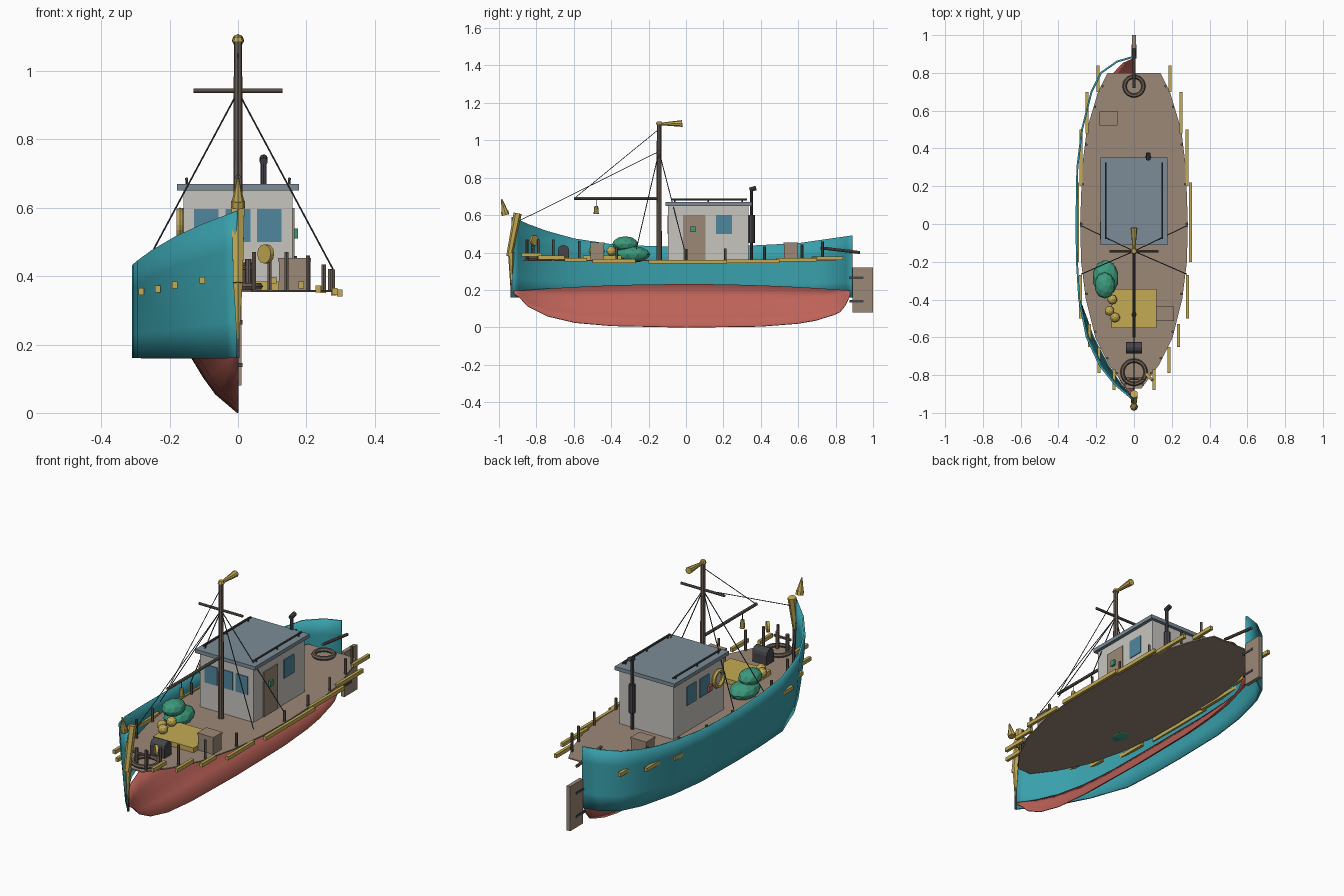
import bpy, bmesh, math
from mathutils import Vector

if "Cube" in bpy.data.objects:
    bpy.data.objects.remove(bpy.data.objects["Cube"])


def material(name, *rgb):
    m = bpy.data.materials.new(name)
    m.use_nodes = True
    m.diffuse_color = (*rgb, 1)
    m.node_tree.nodes["Principled BSDF"].inputs["Base Color"].default_value = (*rgb, 1)
    return m


TEAL = material("teal paint", .04, .35, .41)
RED = material("red bottom paint", .52, .125, .1)
TAN = material("tan wood", .33, .25, .185)
BROWN = material("brown wood", .15, .115, .09)
WALL = material("off white", .57, .56, .52)
ROOF = material("slate roof", .2, .265, .31)
GLASS = material("blue glass", .08, .24, .34)
YELLOW = material("ochre yellow", .56, .41, .09)
GREEN = material("net green", .045, .32, .2)
DARK = material("dark iron", .06, .06, .07)


def finish(name, bm, mat, smooth=False):
    bmesh.ops.recalc_face_normals(bm, faces=bm.faces)
    me = bpy.data.meshes.new(name)
    bm.to_mesh(me)
    bm.free()
    me.materials.append(mat)
    for p in me.polygons:
        p.use_smooth = smooth
    ob = bpy.data.objects.new(name, me)
    bpy.context.collection.objects.link(ob)
    return ob


def box(name, mat, x0, x1, y0, y1, z0, z1):
    bm = bmesh.new()
    bmesh.ops.create_cube(bm, size=1)
    for v in bm.verts:
        v.co = ((x0 + x1) / 2 + v.co.x * (x1 - x0),
                (y0 + y1) / 2 + v.co.y * (y1 - y0),
                (z0 + z1) / 2 + v.co.z * (z1 - z0))
    return finish(name, bm, mat)


def rod(name, mat, a, b, r, r2=None, sides=8):
    a, b = Vector(a), Vector(b)
    bm = bmesh.new()
    bmesh.ops.create_cone(bm, cap_ends=True, segments=sides, radius1=r,
                          radius2=r if r2 is None else r2, depth=(b - a).length)
    ob = finish(name, bm, mat)
    ob.location = (a + b) / 2
    ob.rotation_euler = (b - a).to_track_quat('Z', 'Y').to_euler()
    return ob


def ball(name, mat, c, size, sub=2):
    bm = bmesh.new()
    bmesh.ops.create_icosphere(bm, subdivisions=sub, radius=1)
    for v in bm.verts:
        v.co = [c[i] + v.co[i] * size[i] for i in range(3)]
    return finish(name, bm, mat)


def ring(name, mat, c, R, r, rot=(0, 0, 0)):
    bpy.ops.mesh.primitive_torus_add(location=c, rotation=rot, major_radius=R,
                                     minor_radius=r, major_segments=20, minor_segments=6)
    ob = bpy.context.object
    ob.name = name
    ob.data.materials.append(mat)


def interp(table, y):
    for (a, p), (b, q) in zip(table, table[1:]):
        if y <= b:
            return p + (q - p) * max(0, (y - a) / (b - a))
    return table[-1][1]


def loft(name, mat, sections, thickness):
    bm = bmesh.new()
    rows = [[bm.verts.new(p) for p in s] for s in sections]
    for r, s in zip(rows, rows[1:]):
        for i in range(len(r) - 1):
            bm.faces.new((r[i], r[i + 1], s[i + 1], s[i]))
    ob = finish(name, bm, mat, True)
    mod = ob.modifiers.new("thickness", 'SOLIDIFY')
    mod.thickness = thickness
    mod.offset = 0
    return ob


# Half hull: topsides on the right side only
BEAM = [(-.93, .003), (-.85, .1), (-.75, .18), (-.6, .25), (-.4, .29), (-.2, .302), (0, .305),
        (.3, .3), (.5, .275), (.7, .225), (.8, .175), (.86, .09), (.885, .003)]
SHEER = [(-.93, .59), (-.8, .53), (-.6, .475), (-.4, .445), (-.1, .43), (.2, .43), (.6, .45), (.885, .49)]
KEEL = [(-.92, .18), (-.85, .11), (-.75, .06), (-.6, .025), (-.4, .008), (0, 0), (.4, .005),
        (.6, .02), (.75, .045), (.85, .09), (.88, .17)]
stations = sorted({y for y, _ in BEAM} | {-.9, -.5, -.3, .15, .4, .6, .83})
topsides, bottom = [], []
for y in stations:
    w, top = interp(BEAM, y), interp(SHEER, y)
    flare = .35 * max(0, (-.4 - y) / .53)
    topsides.append([(-w * (1 - flare * (1 - t) ** 1.5), y, .16 + t * (top - .16))
                     for t in (0, .25, .5, .75, 1)])
    k = interp(KEEL, y)
    rim = .195 + .035 * max(0, 1 - (y / .9) ** 2)
    s = w / .305
    bottom.append([(-s * u, y * .99, k + (rim - k) * t)
                   for u, t in ((0, 0), (.065, .24), (.1, .45), (.135, .7), (.2, 1))])
loft("hull_topsides", TEAL, topsides, .01)
loft("hull_bottom", RED, bottom, .004)

# Deck
DECK = [(-.87, .04), (-.75, .13), (-.6, .205), (-.4, .255), (-.2, .28), (0, .285),
        (.3, .275), (.5, .25), (.7, .19), (.8, .14)]
bm = bmesh.new()
outline = [(w, y) for y, w in DECK] + [(-w, y) for y, w in reversed(DECK)]
f = bm.faces.new([bm.verts.new((x, y, .36)) for x, y in outline])
ext = bmesh.ops.extrude_face_region(bm, geom=[f])
bmesh.ops.translate(bm, vec=(0, 0, -.006), verts=[v for v in ext["geom"] if isinstance(v, bmesh.types.BMVert)])
finish("deck", bm, TAN)

# Rub boards and bulwark posts on both sides
BOARDS = [(.105, -.88, -.77, .388), (.185, -.79, -.65, .374), (.235, -.65, -.53, .362),
          (.283, -.5, -.27, .355), (.298, -.2, .22, .351), (.28, .2, .5, .354),
          (.25, .48, .7, .361), (.19, .7, .84, .37)]
for side, s in (("left", 1), ("right", -1)):
    for x, y0, y1, z in BOARDS:
        box(side + "_rub_board", YELLOW, s * x - .008, s * x + .008, y0, y1, z - .01, z + .01)
    for y in (-.85, -.79, -.71, -.57, -.37, 0, .21, .42, .62, .73):
        x, top = s * (interp(DECK, y) - .008), interp(SHEER, y) - .01
        rod(side + "_bulwark_post", BROWN, (x, y, .355), (x, y, min(top, .47)), .007, sides=6)

# Stem, finial and rudder
rod("stem_post", YELLOW, (0, -.945, .38), (0, -.9, .61), .016, .022, 6)
rod("lower_stem", YELLOW, (0, -.935, .2), (0, -.935, .4), .003, .017, 6)
box("stem_band", DARK, -.005, .005, -.938, -.928, .16, .44)
rod("finial_base", YELLOW, (0, -.965, .6), (0, -.97, .62), .02)
rod("finial", YELLOW, (0, -.97, .62), (0, -.985, .685), .018, .003)
box("rudder", TAN, -.01, .01, .89, 1, .08, .32)
for z in (.14, .265):
    box("rudder_strap", DARK, -.013, .013, .875, .95, z - .006, z + .006)
rod("tiller", BROWN, (0, .72, .425), (0, .93, .4), .008)

# Cabin with roof, windows and door
box("cabin", WALL, -.16, .16, -.095, .335, .355, .65)
box("cabin_roof", ROOF, -.178, .178, -.11, .352, .65, .67)
for x in (-.15, .15):
    rod("roof_rail", DARK, (x, -.08, .684), (x, .325, .684), .005, sides=6)
    for y in (-.06, .12, .3):
        rod("rail_foot", DARK, (x, y, .668), (x, y, .684), .004, sides=6)
for x in (-.093, 0, .091):
    box("front_window", GLASS, x - .036, x + .036, -.099, -.094, .5, .597)
box("left_window", GLASS, .159, .164, .16, .245, .5, .6)
for y in (.075, .185):
    box("right_window", GLASS, -.164, -.159, y - .04, y + .04, .5, .6)
box("door", TAN, .159, .165, -.015, .105, .36, .6)
box("left_lamp", GREEN, .16, .176, .025, .05, .51, .54)
box("right_lamp", RED, -.176, -.16, .025, .05, .51, .54)
ring("life_ring", YELLOW, (-.17, -.035, .55), .04, .011, (0, math.pi / 2, 0))

# Stove pipe behind the cabin
rod("pipe", DARK, (.075, .35, .36), (.075, .35, .74), .009)
rod("silencer", DARK, (.075, .352, .45), (.075, .352, .6), .017)
rod("pipe_elbow", DARK, (.075, .34, .735), (.075, .375, .745), .012)

# Mast, yard, boom and pennant
rod("mast", BROWN, (0, -.144, .355), (0, -.144, 1.09), .015, .012)
rod("mast_cap", YELLOW, (0, -.144, 1.085), (0, -.144, 1.1), .018, .012)
rod("yard", BROWN, (-.13, -.144, .942), (.13, -.144, .942), .007)
rod("boom", BROWN, (0, -.144, .69), (0, -.6, .69), .008)
rod("wind_cone", YELLOW, (0, -.145, 1.087), (0, -.02, 1.09), .006, .018)
rod("lantern_line", DARK, (0, -.48, .69), (0, -.48, .64), .002, sides=5)
rod("lantern", YELLOW, (0, -.48, .607), (0, -.48, .65), .014, .01)
rod("forestay", DARK, (0, -.144, .94), (0, -.89, .57), .002, sides=5)
rod("boom_stay", DARK, (0, -.144, 1.06), (0, -.59, .695), .002, sides=5)
for s in (-1, 1):
    for y in (-.265, -.01):
        rod("shroud", DARK, (0, -.144, .94), (s * .278, y, .42), .0025, sides=5)

# Deck gear
box("hatch", YELLOW, -.12, .12, -.55, -.345, .355, .385)
ball("net_pile", GREEN, (-.15, -.285, .39), (.07, .095, .045))
ball("net_top", GREEN, (-.155, -.325, .445), (.055, .07, .042))
for x, y in ((-.115, -.4), (-.13, -.46), (-.1, -.495)):
    ball("float", YELLOW, (x, y, .408), (.026, .026, .026))
box("winch_base", DARK, -.043, .043, -.685, -.625, .36, .41)
rod("winch_drum", DARK, (-.043, -.655, .41), (.043, -.655, .41), .03, sides=12)
for x, y in ((.165, -.475), (-.135, .56)):
    box("crate", TAN, x - .045, x + .045, y - .036, y + .036, .36, .443)
    box("crate_lid", TAN, x - .048, x + .048, y - .039, y + .039, .443, .453)
ring("bow_rope_coil", BROWN, (0, -.785, .37), .062, .011)
ring("stern_rope_coil", BROWN, (0, .73, .37), .05, .011)
for x in (-.03, .03):
    rod("bollard", BROWN, (x, -.82, .36), (x, -.82, .45), .01)
rod("bollard_bar", BROWN, (-.05, -.82, .425), (.05, -.82, .425), .007)
rod("bow_lamp", YELLOW, (.076, -.816, .465), (.086, -.806, .465), .028, sides=12)
